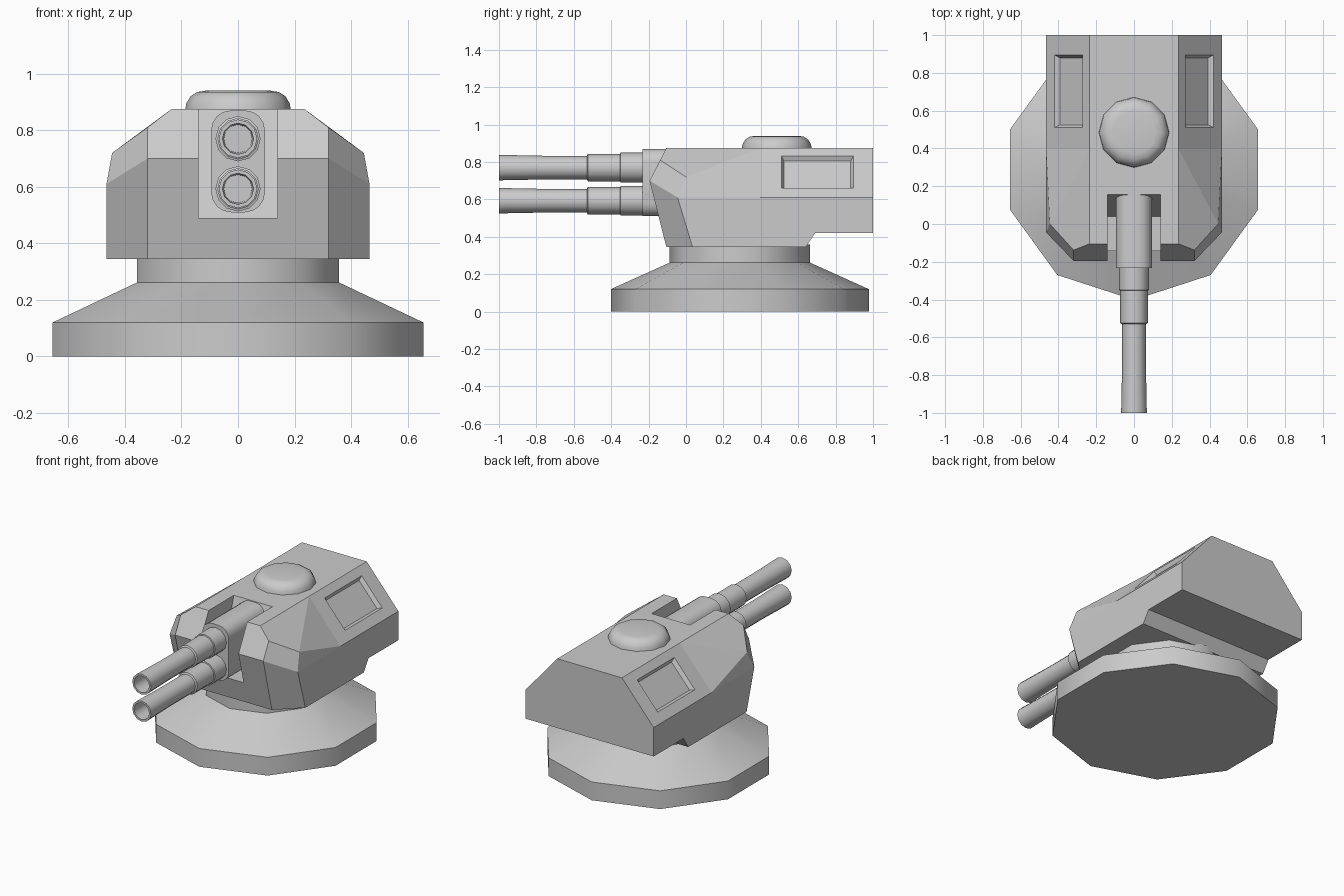
import bpy, bmesh, math
from mathutils import Vector, Matrix

if "Cube" in bpy.data.objects:
    bpy.data.objects.remove(bpy.data.objects["Cube"])


def make(name, bm, smooth=False):
    bmesh.ops.recalc_face_normals(bm, faces=bm.faces)
    me = bpy.data.meshes.new(name)
    bm.to_mesh(me)
    bm.free()
    ob = bpy.data.objects.new(name, me)
    bpy.context.collection.objects.link(ob)
    bpy.ops.object.select_all(action='DESELECT')
    ob.select_set(True)
    bpy.context.view_layer.objects.active = ob
    if smooth:
        bpy.ops.object.shade_smooth_by_angle(angle=math.radians(40))
    return ob


def loft(name, rings, smooth=False):
    """Skin a stack of closed rings and cap both ends."""
    bm = bmesh.new()
    rows = [[bm.verts.new(p) for p in ring] for ring in rings]
    n = len(rows[0])
    for a, b in zip(rows, rows[1:]):
        for i in range(n):
            j = (i + 1) % n
            bm.faces.new((a[i], a[j], b[j], b[i]))
    bm.faces.new(rows[0])
    bm.faces.new(rows[-1])
    return make(name, bm, smooth)


def lathe(name, profile, sides, matrix):
    rings = []
    for r, h in profile:
        angles = [math.tau * i / sides - math.pi / 2 for i in range(sides)]
        rings.append([matrix @ Vector((r * math.cos(a), r * math.sin(a), h)) for a in angles])
    return loft(name, rings, True)


def cut(target, cutter):
    mod = target.modifiers.new("cut", 'BOOLEAN')
    mod.operation, mod.solver, mod.object = 'DIFFERENCE', 'EXACT', cutter
    bpy.context.view_layer.objects.active = target
    bpy.ops.object.modifier_apply(modifier=mod.name)
    bpy.data.objects.remove(cutter)


# Pedestal: ten-sided base, cone and neck
lathe("pedestal", [(.69, 0), (.69, .12), (.375, .262), (.375, .36)], 10,
      Matrix.Translation((0, .288, 0)))

# Turret body: named corner points of one half, mirrored across x
pts = dict(a=(.32, -.105, .345), b=(.32, -.195, .70), c=(.32, -.138, .81),
           d=(.235, -.105, .875), e=(.465, .035, .345), f=(.465, -.045, .61),
           g=(.445, 0, .72), h=(.465, .4, .61), i=(.235, .4, .875),
           j=(.465, 1, .61), k=(.235, 1, .875), l=(.465, 1, .42),
           m=(.465, .69, .42), n=(.465, .64, .345))
bm = bmesh.new()
R = {k: bm.verts.new(p) for k, p in pts.items()}
L = {k: bm.verts.new((-p[0], p[1], p[2])) for k, p in pts.items()}
for side in (R, L):     # chamfers, roof slopes, side walls
    for face in ("aefb", "bfgc", "dcgi", "igh", "ihjk", "fhg", "efhjlmn"):
        bm.faces.new([side[k] for k in face])
for chain in ("ab", "bcd", "dik", "kjl", "lm", "mn", "nea"):    # faces spanning the middle
    bm.faces.new([R[k] for k in chain] + [L[k] for k in reversed(chain)])
body = make("turret_body", bm)

# Gun slot with slanted rear wall
slot = [(-.4, .49), (.04, .49), (.157, .875), (.187, .975), (-.4, .975)]
cut(body, loft("slot_cutter", [[(x, y, z) for y, z in slot] for x in (-.14, .14)]))

# Recessed side panels with tapered walls
for s in (1, -1):
    centre = Vector((s * .347, .7025, .746))
    down = Vector((s * .656, 0, -.755))
    out = Vector((s * .755, 0, .656))
    rings = []
    for d in (.02, -.025):
        u, v = .114 + d * .6, .1925 + d * .6
        rings.append([centre + out * d + down * u * p + Vector((0, v * q, 0))
                      for p, q in ((-1, -1), (1, -1), (1, 1), (-1, 1))])
    cut(body, loft("panel_cutter", rings))

# Roof hatch dome
lathe("roof_hatch", [(.187, .87), (.183, .895), (.168, .92), (.145, .935), (.115, .94)], 12,
      Matrix.Translation((0, .485, 0)))

# Gun mantlet: rounded block in the slot
outline = []
for cx, cz, start in ((.025, .80, 0), (-.025, .80, 90), (-.025, .58, 180), (.025, .58, 270)):
    for t in range(5):
        a = math.radians(start + t * 22.5)
        outline.append((cx + .07 * math.cos(a), cz + .07 * math.sin(a)))
loft("gun_mantlet", [[(x, y, z) for x, z in outline] for y in (-.233, .157)], True)

# Twin stepped barrels with hollow muzzles
barrel = [(.08, .2), (.08, .35), (.073, .352), (.073, .525), (.063, .53),
          (.063, .75), (.068, 1), (.055, 1), (.05, .8)]
for name, z in (("upper_barrel", .77), ("lower_barrel", .593)):
    lathe(name, barrel, 12, Matrix.Translation((0, 0, z)) @ Matrix.Rotation(math.pi / 2, 4, 'X'))
